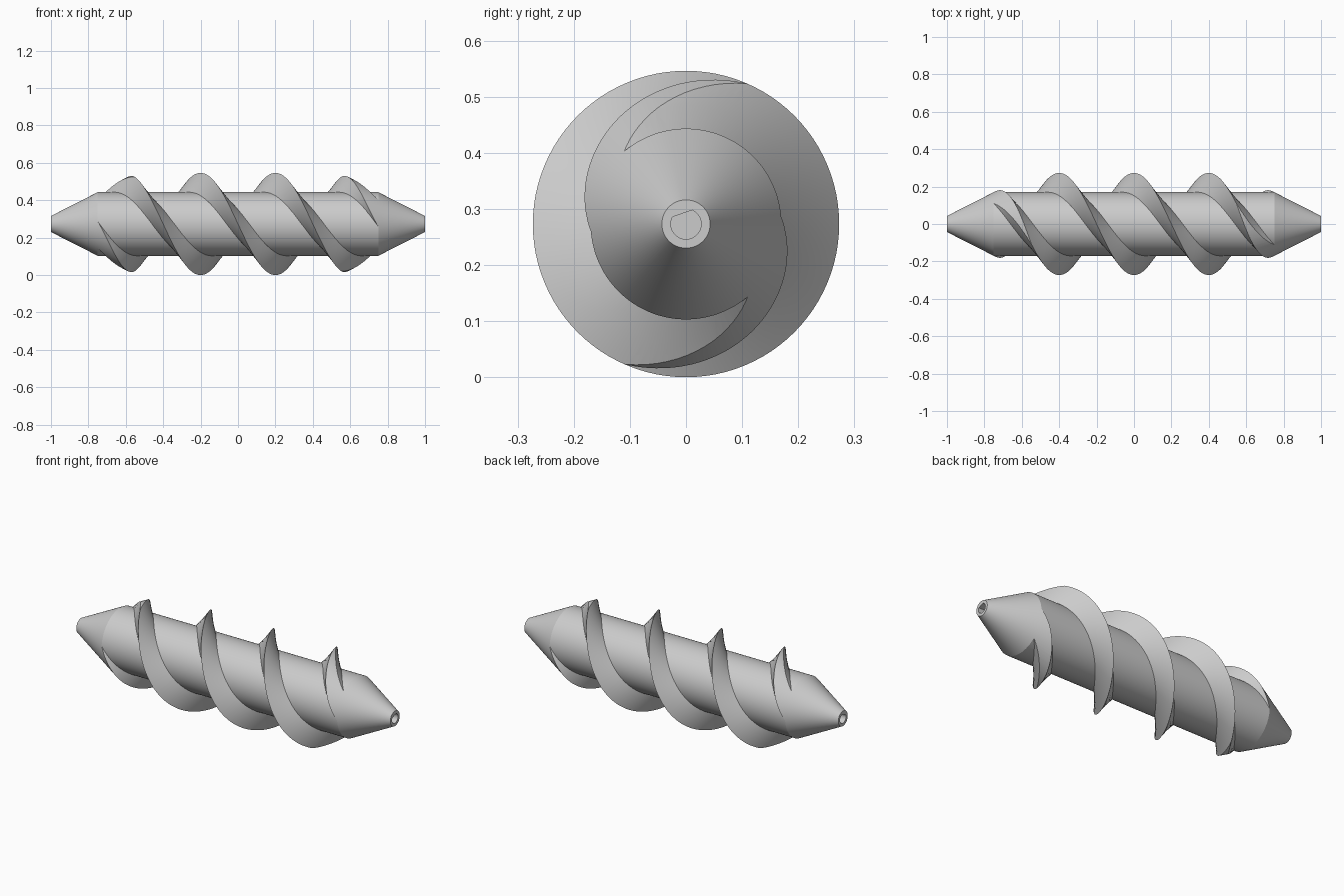
import bpy, bmesh, math
from mathutils import Matrix

cube = bpy.data.objects.get("Cube")
if cube:
    bpy.data.objects.remove(cube, do_unlink=True)

OUTER, CORE, TIP = 0.273, 0.17, 0.043   # radii
CONE_X, PITCH, HALF_ROOT = 0.75, 0.8, 0.06
SLOPE = (CORE - TIP) / (1 - CONE_X)

steel = bpy.data.materials.new("plain_grey")
steel.use_nodes = True
grey = (0.6, 0.6, 0.6, 1)
steel.diffuse_color = grey
steel.node_tree.nodes["Principled BSDF"].inputs["Base Color"].default_value = grey


def loft(name, rings, closed_ends=True):
    """Skin a list of closed rings of points and cap both ends."""
    bm = bmesh.new()
    loops = [[bm.verts.new(p) for p in ring] for ring in rings]
    n = len(loops[0])
    for a, b in zip(loops, loops[1:]):
        for i in range(n):
            j = (i + 1) % n
            bm.faces.new((a[i], a[j], b[j], b[i]))
    bm.faces.new(loops[0])
    bm.faces.new(loops[-1])
    bmesh.ops.recalc_face_normals(bm, faces=bm.faces)
    mesh = bpy.data.meshes.new(name)
    bm.to_mesh(mesh)
    bm.free()
    mesh.materials.append(steel)
    obj = bpy.data.objects.new(name, mesh)
    bpy.context.collection.objects.link(obj)
    obj.location.z = OUTER
    return obj


def at(x, r, angle):
    return (x, r * math.cos(angle), r * math.sin(angle))


def turned(name, profile, sides=128):
    """Solid of revolution about the x axis."""
    return loft(name, [[at(x, r, math.tau * i / sides) for i in range(sides)]
                       for x, r in profile])


def cut(obj, cutter, operation):
    mod = obj.modifiers.new(operation.lower(), 'BOOLEAN')
    mod.operation, mod.solver, mod.object = operation, 'EXACT', cutter
    bpy.context.view_layer.objects.active = obj
    bpy.ops.object.modifier_apply(modifier=mod.name)


def smooth(obj, degrees):
    bpy.ops.object.select_all(action='DESELECT')
    obj.select_set(True)
    bpy.context.view_layer.objects.active = obj
    bpy.ops.object.shade_smooth_by_angle(angle=math.radians(degrees))


# Shaft with tapered ends
shaft = turned("shaft", [(-1, TIP), (-CONE_X, CORE), (CONE_X, CORE), (1, TIP)])

# Blind D-shaped socket in each end
start, sweep = math.radians(152), math.radians(274)
for side in (-1, 1):
    socket = loft("socket_cutter", [
        [at(side * x, 0.027, start + sweep * i / 32) for i in range(33)]
        for x in (0.8, 1.1)])
    cut(shaft, socket, 'DIFFERENCE')
    bpy.data.objects.remove(socket, do_unlink=True)
smooth(shaft, 20)

# Envelope that tapers the blade ends in line with the cones
reach = 0.25
wide = CORE + reach * SLOPE
envelope = turned("blade_envelope", [(-CONE_X, CORE), (reach - CONE_X, wide),
                                     (CONE_X - reach, wide), (CONE_X, CORE)])

# Two sharp-edged helical blades, half a turn apart
root = 0.15
half = HALF_ROOT * (OUTER - root) / (OUTER - CORE)
steps = 216
for k, name in enumerate(("first_blade", "second_blade")):
    rings = []
    for i in range(steps + 1):
        x = -0.9 + 1.8 * i / steps
        angle = math.pi * (1 + k) + math.tau * x / PITCH
        rings.append([at(x + dx, r, angle)
                      for dx, r in ((-half, root), (-half / 2, (root + OUTER) / 2),
                                    (0, OUTER),
                                    (half / 2, (root + OUTER) / 2), (half, root))])
    blade = loft(name, rings)
    cut(blade, envelope, 'INTERSECT')
    smooth(blade, 25)

bpy.data.objects.remove(envelope, do_unlink=True)
